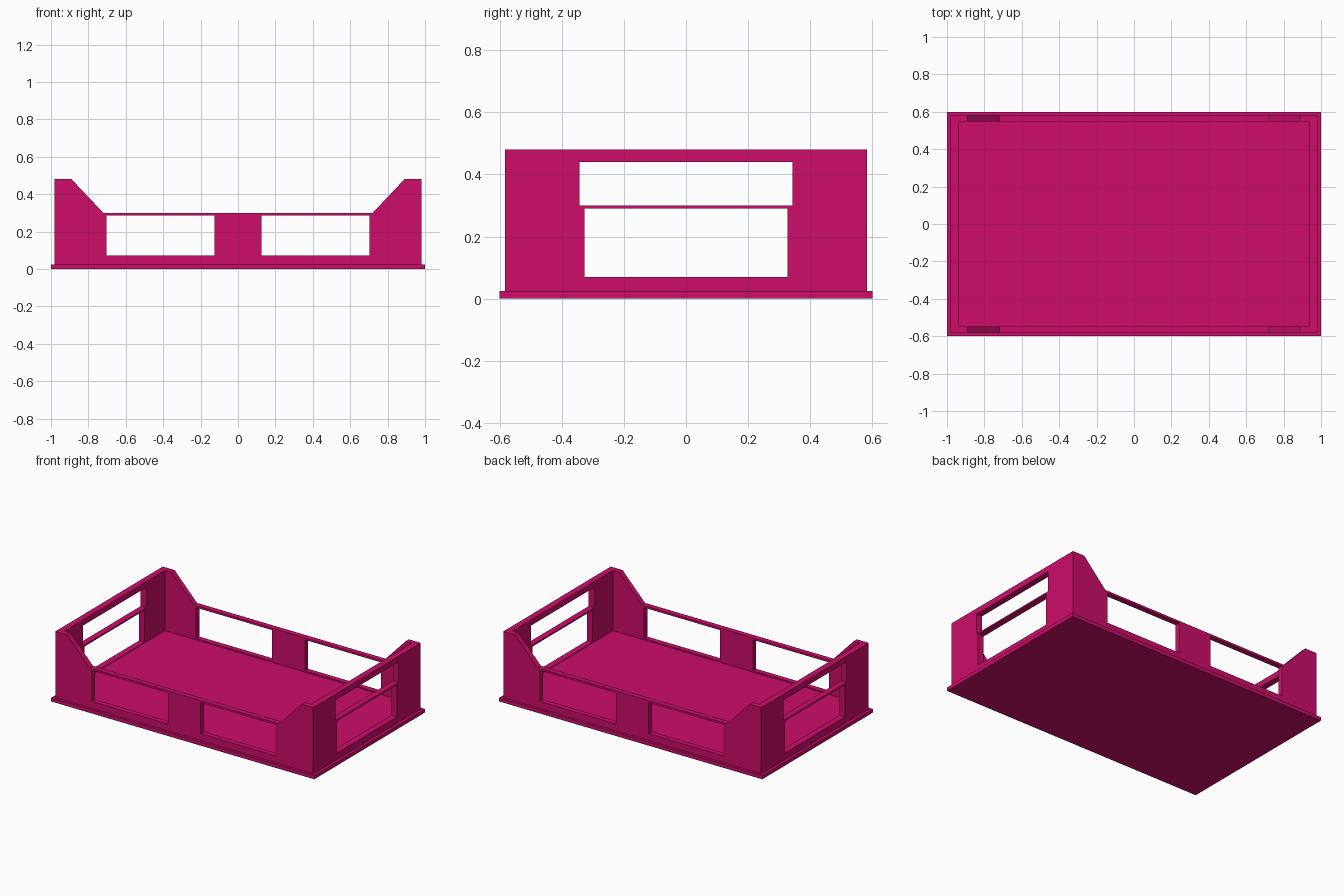
import bpy
import bmesh

cube = bpy.data.objects.get("Cube")
if cube:
    bpy.data.objects.remove(cube, do_unlink=True)

# Single flat colour
COLOUR = (0.61, 0.004, 0.144, 1.0)
magenta = bpy.data.materials.new("magenta")
magenta.use_nodes = True
magenta.diffuse_color = COLOUR
magenta.node_tree.nodes["Principled BSDF"].inputs["Base Color"].default_value = COLOUR

# Main levels and extents
BASE_TOP, FLOOR_TOP, RAIL_TOP, WALL_TOP = 0.025, 0.065, 0.3, 0.48
OUT_X, OUT_Y = 0.98, 0.583
IN_X, IN_Y = 0.937, 0.547


def prism(name, outline, axis, start, end):
    """Extrude an outline in (horizontal, z) along x or y."""
    bm = bmesh.new()
    place = (lambda u, z: (start, u, z)) if axis == "x" else (lambda u, z: (u, start, z))
    face = bm.faces.new([bm.verts.new(place(u, z)) for u, z in outline])
    grown = bmesh.ops.extrude_face_region(bm, geom=[face])["geom"]
    moved = [v for v in grown if isinstance(v, bmesh.types.BMVert)]
    shift = end - start
    bmesh.ops.translate(bm, verts=moved, vec=(shift, 0, 0) if axis == "x" else (0, shift, 0))
    bmesh.ops.recalc_face_normals(bm, faces=bm.faces)
    mesh = bpy.data.meshes.new(name)
    bm.to_mesh(mesh)
    bm.free()
    mesh.materials.append(magenta)
    obj = bpy.data.objects.new(name, mesh)
    bpy.context.collection.objects.link(obj)
    return obj


def rect(u0, u1, z0, z1):
    return [(u0, z0), (u1, z0), (u1, z1), (u0, z1)]


# Base plate and the raised floor inside the walls
prism("base_plate", rect(-1, 1, 0, BASE_TOP), "y", -0.6, 0.6)
prism("raised_floor", rect(-IN_X, IN_X, BASE_TOP, FLOOR_TOP), "y", -IN_Y, IN_Y)

# Surrounding walls, cut from one block
walls = prism("walls", rect(-OUT_X, OUT_X, BASE_TOP, WALL_TOP), "y", -OUT_Y, OUT_Y)

cutters = [
    # Inner cavity
    prism("cavity_cutter", rect(-IN_X, IN_X, -0.1, 0.7), "y", -IN_Y, IN_Y),
    # Lowered long sides with sloped ends
    prism("slope_cutter", [(-0.72, RAIL_TOP), (0.72, RAIL_TOP), (0.89, WALL_TOP),
                           (0.89, 0.7), (-0.89, 0.7), (-0.89, WALL_TOP)], "y", -1, 1),
    # Stacked openings in both ends
    prism("end_lower_cutter", rect(-0.326, 0.326, 0.07, 0.29), "x", -1.2, 1.2),
    prism("end_upper_cutter", rect(-0.343, 0.343, RAIL_TOP, 0.44), "x", -1.2, 1.2),
]
# Two openings in each long side
for side in (-1, 1):
    u0, u1 = sorted((side * 0.125, side * 0.702))
    cutters.append(prism("side_window_cutter", rect(u0, u1, 0.073, 0.286), "y", -1, 1))

for cutter in cutters:
    cutter.hide_render = True
    mod = walls.modifiers.new(cutter.name, "BOOLEAN")
    mod.operation = "DIFFERENCE"
    mod.solver = "EXACT"
    mod.object = cutter

# Bake the cuts and discard the cutters
graph = bpy.context.evaluated_depsgraph_get()
cut_mesh = bpy.data.meshes.new_from_object(walls.evaluated_get(graph))
walls.modifiers.clear()
walls.data = cut_mesh
for cutter in cutters:
    bpy.data.objects.remove(cutter, do_unlink=True)
